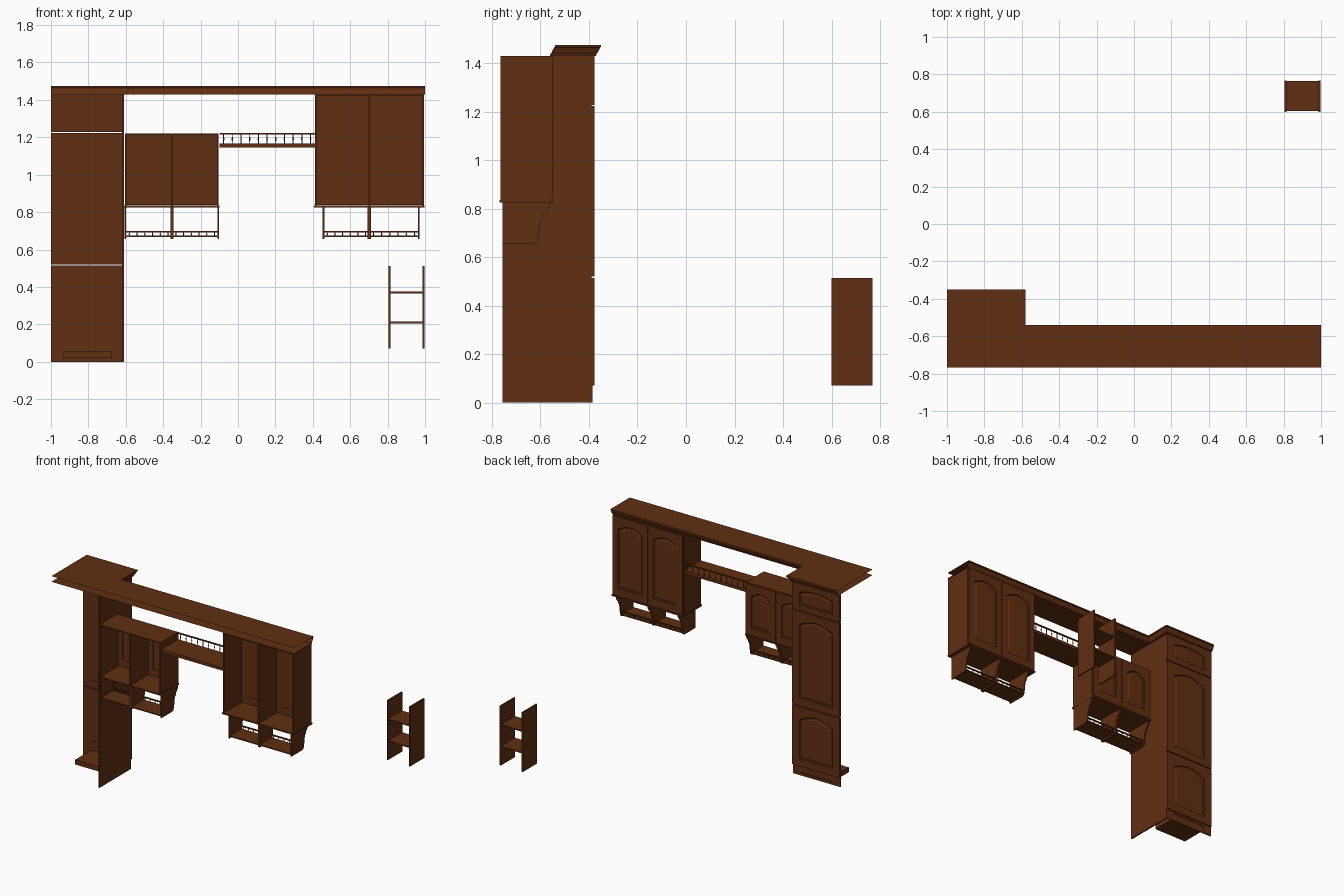
import bpy, bmesh, math

if "Cube" in bpy.data.objects:
    bpy.data.objects.remove(bpy.data.objects["Cube"])

wood = bpy.data.materials.new("dark_walnut_wood")
wood.diffuse_color = (0.12, 0.028, 0.006, 1)
wood.use_nodes = True
wood.node_tree.nodes["Principled BSDF"].inputs["Base Color"].default_value = wood.diffuse_color


def finish(name, bm, recalc=True):
    if recalc:
        bmesh.ops.recalc_face_normals(bm, faces=bm.faces)
    me = bpy.data.meshes.new(name)
    bm.to_mesh(me)
    bm.free()
    me.materials.append(wood)
    ob = bpy.data.objects.new(name, me)
    bpy.context.collection.objects.link(ob)
    return ob


def add_box(bm, x0, x1, y0, y1, z0, z1):
    vs = bmesh.ops.create_cube(bm, size=1)["verts"]
    for v in vs:
        v.co = ((x0 + x1) / 2 + v.co.x * (x1 - x0),
                (y0 + y1) / 2 + v.co.y * (y1 - y0),
                (z0 + z1) / 2 + v.co.z * (z1 - z0))


def boxes(name, *dims):
    bm = bmesh.new()
    for d in dims:
        add_box(bm, *d)
    return finish(name, bm)


# Door: rings lofted from the back panel, round the frame, to the raised arched panel
def door(name, x0, x1, z0, z1, yb, yf, mx=0.045, mz=0.055, arch=0.035):
    n = 12

    def ring(m, y, inner):
        a, b = (x0 + mx + m, x1 - mx - m) if inner else (x0, x1)
        lo = z0 + mz + m if inner else z0
        pts = [(a, y, lo), (b, y, lo)]
        for i in range(n + 1):
            t = i / n
            top = z1 - mz - m - arch * (1 - math.sin(math.pi * t)) if inner else z1
            pts.append((b + (a - b) * t, y, top))
        return pts

    rings = [ring(0, yb + 0.003, True), ring(0, yb, True), ring(0, yb, False),
             ring(0, yf, False), ring(0, yf, True), ring(0.005, yf - 0.005, True),
             ring(0.011, yf - 0.005, True), ring(0.022, yf - 0.001, True)]
    bm = bmesh.new()
    vr = [[bm.verts.new(p) for p in r] for r in rings]
    for r, s in zip(vr, vr[1:]):
        for i in range(len(r)):
            j = (i + 1) % len(r)
            bm.faces.new((r[i], r[j], s[j], s[i]))
    bm.faces.new(vr[0])
    bm.faces.new(vr[-1])
    return finish(name, bm)


# Gallery rail: bar on a row of turned spindles
def gallery(name, x0, x1, y, z0, z1, count):
    bm = bmesh.new()
    add_box(bm, x0, x1, y - 0.005, y + 0.005, z1 - 0.008, z1)
    step = (x1 - x0) / count
    h = z1 - 0.008 - z0
    prof = [(0.0022, 0), (0.0022, 0.25), (0.0042, 0.5), (0.0022, 0.75), (0.0022, 1)]
    for k in range(count):
        cx = x0 + step * (k + 0.5)
        prev = None
        for r, t in prof:
            cur = [bm.verts.new((cx + r * math.cos(a * math.pi / 3),
                                 y + r * math.sin(a * math.pi / 3), z0 + h * t))
                   for a in range(6)]
            if prev:
                for i in range(6):
                    j = (i + 1) % 6
                    bm.faces.new((prev[i], prev[j], cur[j], cur[i]))
            prev = cur
    return finish(name, bm)


# Scrolled bracket profile (y, z), extruded along x
BRACKET = [(-0.757, 0.655), (-0.632, 0.655), (-0.619, 0.659), (-0.611, 0.672),
           (-0.606, 0.70), (-0.602, 0.735), (-0.597, 0.757), (-0.587, 0.764),
           (-0.584, 0.781), (-0.574, 0.786), (-0.569, 0.802), (-0.562, 0.806),
           (-0.560, 0.828), (-0.757, 0.828)]


def bracket(name, xc, w):
    bm = bmesh.new()
    f = bm.faces.new([bm.verts.new((xc - w / 2, y, z)) for y, z in BRACKET])
    ext = bmesh.ops.extrude_face_region(bm, geom=[f])["geom"]
    bmesh.ops.translate(bm, vec=(w, 0, 0),
                        verts=[v for v in ext if isinstance(v, bmesh.types.BMVert)])
    return finish(name, bm)


# Wall cabinet: open-backed carcass, two doors, brackets, low shelf with gallery
def wall_cabinet(name, x0, x1, z1, bx):
    z0, xm, yb, yf = 0.835, (x0 + x1) / 2, -0.765, -0.561
    boxes(name + "_carcass",
          (x0, x0 + 0.009, yb, yf, z0, z1 - 0.008),
          (x1 - 0.009, x1, yb, yf, z0, z1 - 0.008),
          (xm - 0.006, xm + 0.006, yb, yf, z0, z1 - 0.008),
          (x0, x1, yb, yf, z1 - 0.008, z1))
    boxes(name + "_base_board", (x0 - 0.005, x1 + 0.004, -0.768, -0.55, 0.826, 0.836))
    door(name + "_door_a", x0 + 0.002, xm - 0.002, z0 + 0.004, z1 - 0.004, -0.561, -0.551)
    door(name + "_door_b", xm + 0.002, x1 - 0.002, z0 + 0.004, z1 - 0.004, -0.561, -0.551)
    for i, (x, w) in enumerate(zip(bx, (0.009, 0.018, 0.009))):
        bracket(f"{name}_bracket_{i}", x, w)
    boxes(name + "_low_shelf", (bx[0], bx[2], -0.755, -0.615, 0.666, 0.674))
    for i in range(2):
        gallery(f"{name}_gallery_{i}", bx[i], bx[i + 1], -0.618, 0.674, 0.699, 6)


wall_cabinet("large_wall_cabinet", 0.411, 0.994, 1.43, (0.457, 0.702, 0.966))
wall_cabinet("small_wall_cabinet", -0.604, -0.103, 1.22, (-0.602, -0.353, -0.105))

# Bridge shelf between the wall cabinets
boxes("bridge_shelf", (-0.10, 0.411, -0.76, -0.56, 1.145, 1.167))
gallery("bridge_gallery", -0.10, 0.411, -0.567, 1.167, 1.222, 11)

# Tall cabinet: one side panel, doors, drawer front and plinth with vent duct
boxes("tall_side_panel", (-0.62, -0.61, -0.757, -0.39, 0, 1.43))
TY0, TY1 = -0.392, -0.378
door("tall_lower_door", -1, -0.61, 0.07, 0.514, TY0, TY1, 0.06, 0.055, 0.04)
door("tall_upper_door", -1, -0.61, 0.52, 1.222, TY0, TY1, 0.06, 0.055, 0.04)
door("tall_drawer_front", -1, -0.61, 1.228, 1.43, TY0, TY1, 0.06, 0.04, 0.025)
boxes("tall_plinth",
      (-1, -0.61, TY0, -0.386, 0, 0.02), (-1, -0.61, TY0, -0.386, 0.055, 0.071),
      (-1, -0.935, TY0, -0.386, 0.02, 0.055), (-0.675, -0.61, TY0, -0.386, 0.02, 0.055))
boxes("plinth_vent_box", (-0.935, -0.675, -0.58, -0.391, 0.02, 0.055))


# Crown: moulding swept along the stepped front, with top and bottom sheets
def crown_path(o):
    return [(-1, -0.35 + o), (-0.58 + o, -0.35 + o), (-0.58 + o, -0.54 + o), (1, -0.54 + o)]


bm = bmesh.new()
prev = None
for o, z in [(-0.021, 1.43), (-0.019, 1.438), (-0.014, 1.443), (-0.009, 1.454),
             (-0.004, 1.464), (0, 1.466), (0, 1.475)]:
    cur = [bm.verts.new((x, y, z)) for x, y in crown_path(o)]
    if prev:
        for i in range(3):
            bm.faces.new((prev[i + 1], prev[i], cur[i], cur[i + 1]))
    prev = cur
finish("crown_moulding", bm, False)

for name, o, z in (("crown_top_sheet", 0, 1.475), ("crown_bottom_sheet", -0.019, 1.433)):
    bm = bmesh.new()
    p = crown_path(o)
    a = [bm.verts.new((x, y, z)) for x, y in
         [(-1, -0.766), (p[1][0], -0.766), (1, -0.766), p[3], p[2], p[1], p[0]]]
    bm.faces.new((a[0], a[1], a[4], a[5], a[6]))
    bm.faces.new((a[1], a[2], a[3], a[4]))
    if o:
        bmesh.ops.reverse_faces(bm, faces=bm.faces)
    finish(name, bm, False)

# Free-standing open shelf unit
boxes("shelf_unit_sides", (0.805, 0.815, 0.60, 0.768, 0.07, 0.513),
      (0.986, 0.996, 0.60, 0.768, 0.07, 0.513))
boxes("shelf_unit_shelves", (0.815, 0.986, 0.603, 0.765, 0.205, 0.214),
      (0.815, 0.986, 0.603, 0.765, 0.366, 0.375))
